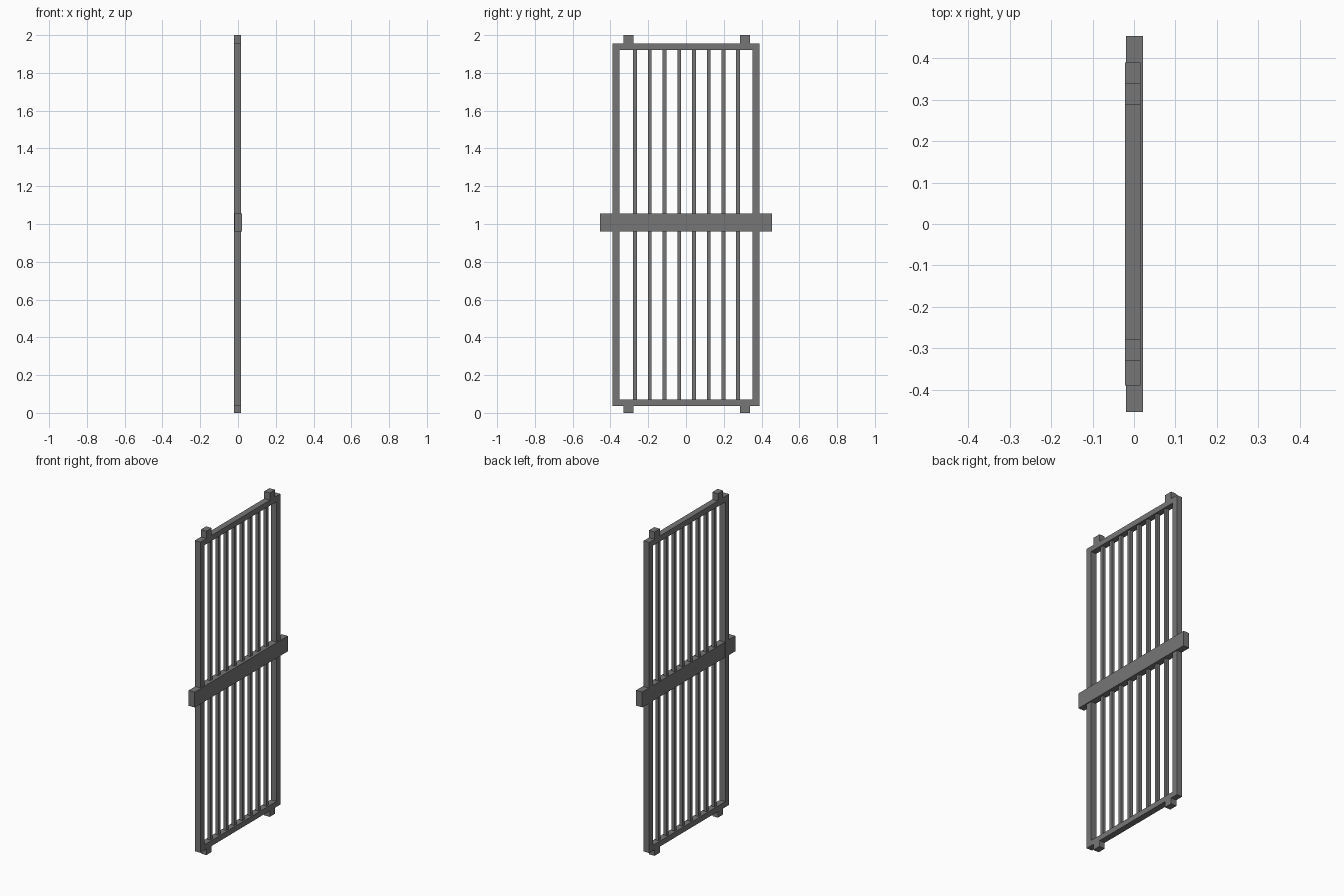
import bpy
import bmesh
from mathutils import Matrix, Vector

cube = bpy.data.objects.get("Cube")
if cube:
    bpy.data.objects.remove(cube, do_unlink=True)

# Single dark iron colour
iron = bpy.data.materials.new("iron_grey")
iron.use_nodes = True
GREY = (0.18, 0.18, 0.18, 1)
iron.diffuse_color = GREY
iron.node_tree.nodes["Principled BSDF"].inputs["Base Color"].default_value = GREY


def box(name, x, y, z):
    """Box spanning the (low, high) ranges on each axis."""
    low, high = Vector((x[0], y[0], z[0])), Vector((x[1], y[1], z[1]))
    bm = bmesh.new()
    bmesh.ops.create_cube(bm, size=1, matrix=Matrix.Diagonal((high - low).to_4d()))
    mesh = bpy.data.meshes.new(name)
    bm.to_mesh(mesh)
    bm.free()
    mesh.materials.append(iron)
    obj = bpy.data.objects.new(name, mesh)
    obj.location = (low + high) / 2
    bpy.context.collection.objects.link(obj)
    return obj


DEPTH = (-0.022, 0.016)
BOTTOM, TOP = 0.037, 1.955
HALF, POST, RAIL = 0.39, 0.038, 0.034

# Outer frame
box("front_post", DEPTH, (-HALF, POST - HALF), (BOTTOM, TOP))
box("back_post", DEPTH, (HALF - POST, HALF), (BOTTOM, TOP))
inner = (POST - HALF, HALF - POST)
box("bottom_rail", DEPTH, inner, (BOTTOM, BOTTOM + RAIL))
box("top_rail", DEPTH, inner, (TOP - RAIL, TOP))

# Pivot lugs above and below the frame
for side, y in (("front", -0.305), ("back", 0.313)):
    span = (y - 0.026, y + 0.026)
    box(side + "_bottom_lug", DEPTH, span, (0, BOTTOM))
    box(side + "_top_lug", DEPTH, span, (TOP, 2))

# Eight upright bars
for i in range(8):
    y = 0.003 + (i - 3.5) * 0.078
    box(f"bar_{i + 1}", (-0.013, 0.007), (y - 0.01, y + 0.01),
        (BOTTOM + RAIL, TOP - RAIL))

# Wide locking beam across the middle
box("cross_beam", (-0.019, 0.022), (-0.454, 0.454), (0.96, 1.055))
